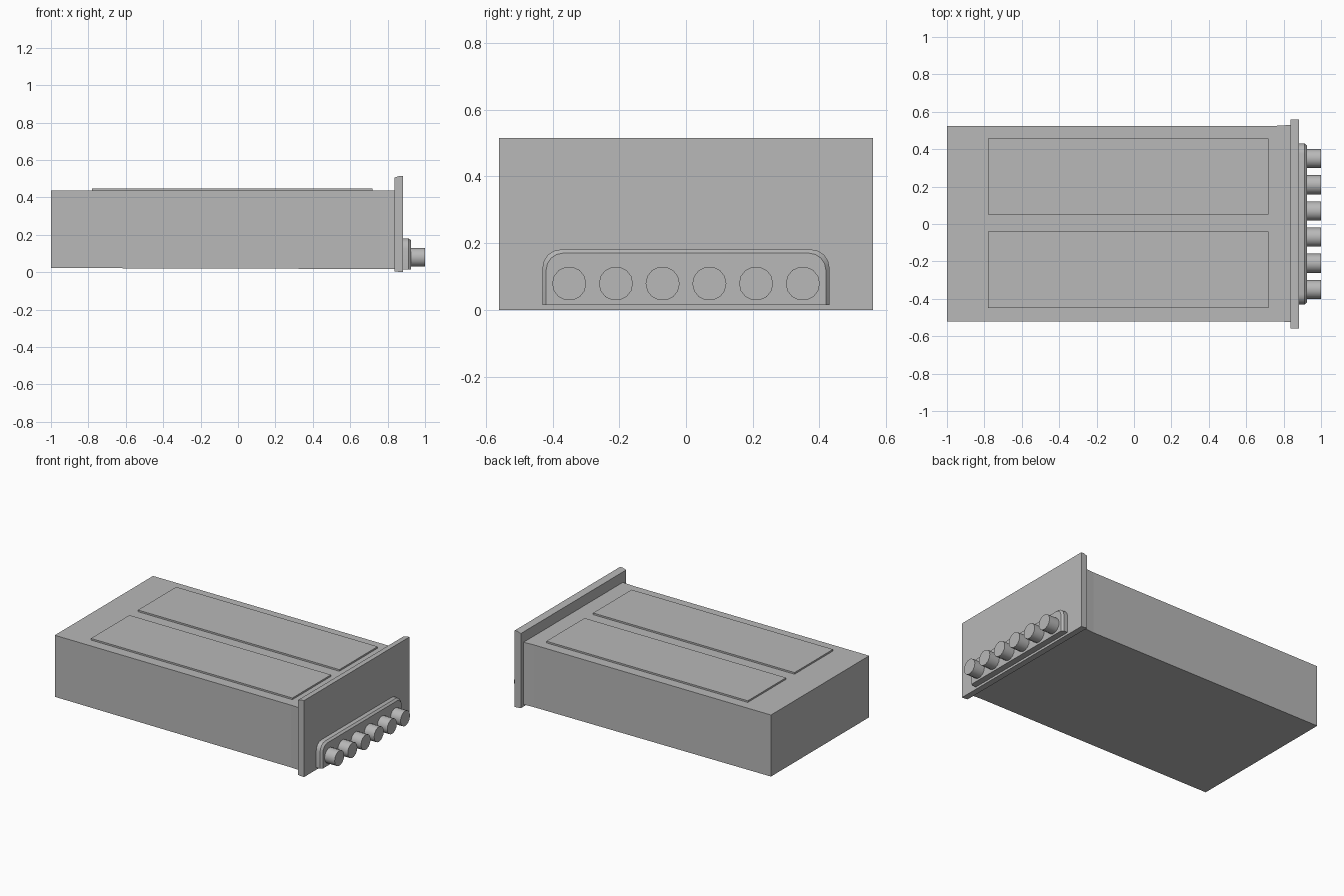
import bpy, bmesh, math

old = bpy.data.objects.get("Cube")
if old:
    bpy.data.objects.remove(old, do_unlink=True)

grey = bpy.data.materials.new("mid grey")
grey.use_nodes = True
colour = (0.48, 0.48, 0.48, 1)
grey.diffuse_color = colour
grey.node_tree.nodes["Principled BSDF"].inputs["Base Color"].default_value = colour


def loft(name, rings, smooth=False):
    """Join matching rings of points into a closed solid."""
    bm = bmesh.new()
    loops = [[bm.verts.new(p) for p in ring] for ring in rings]
    n = len(loops[0])
    for a, b in zip(loops, loops[1:]):
        for i in range(n):
            j = (i + 1) % n
            bm.faces.new((a[i], a[j], b[j], b[i]))
    bm.faces.new(loops[0][::-1])
    bm.faces.new(loops[-1])
    bmesh.ops.recalc_face_normals(bm, faces=bm.faces)
    mesh = bpy.data.meshes.new(name)
    bm.to_mesh(mesh)
    bm.free()
    mesh.materials.append(grey)
    obj = bpy.data.objects.new(name, mesh)
    bpy.context.collection.objects.link(obj)
    if smooth:
        bpy.ops.object.select_all(action="DESELECT")
        bpy.context.view_layer.objects.active = obj
        obj.select_set(True)
        bpy.ops.object.shade_smooth_by_angle(angle=math.radians(35))
    return obj


def rect(x, y0, y1, z0, z1):
    return [(x, y0, z0), (x, y1, z0), (x, y1, z1), (x, y0, z1)]


def arch(x, half, bottom, top, radius):
    """Plate outline with rounded upper corners."""
    steps = 4
    pts = [(x, -half, bottom), (x, half, bottom)]
    for side in (1, -1):
        for i in range(steps + 1):
            t = i if side == 1 else steps - i
            a = math.pi / 2 * t / steps
            pts.append((x, side * (half - radius + radius * math.cos(a)),
                        top - radius + radius * math.sin(a)))
    return pts


# Main case, very slightly flared towards the face plate
loft("case", [rect(-1, -0.52, 0.525, 0.022, 0.436),
              rect(0.76, -0.52, 0.525, 0.017, 0.436),
              rect(0.845, -0.525, 0.53, 0.017, 0.436)])

# Raised panels on the lid
for name, y0, y1 in (("right_lid_panel", -0.45, -0.04), ("left_lid_panel", 0.05, 0.457)):
    loft(name, [rect(-0.78, y0, y1, 0.43, 0.447), rect(0.72, y0, y1, 0.43, 0.447)])

# Face plate with a sloping upper edge
loft("face_plate", [rect(0.838, -0.56, 0.56, 0.004, 0.506),
                    rect(0.865, -0.56, 0.56, 0.001, 0.515),
                    rect(0.883, -0.56, 0.56, 0, 0.515)])

# Control housing with a chamfered rim
loft("control_housing", [arch(0.88, 0.43, 0.015, 0.181, 0.055),
                         arch(0.912, 0.43, 0.015, 0.181, 0.055),
                         arch(0.925, 0.419, 0.015, 0.17, 0.05)], smooth=True)

# Row of six round buttons
sides = 14
for k in range(6):
    cy = -0.35 + 0.14 * k
    rings = [[(x, cy + 0.051 * math.cos(math.tau * i / sides),
               0.079 + 0.051 * math.sin(math.tau * i / sides)) for i in range(sides)]
             for x in (0.92, 1.0)]
    loft("button_%d" % (k + 1), rings, smooth=True)
